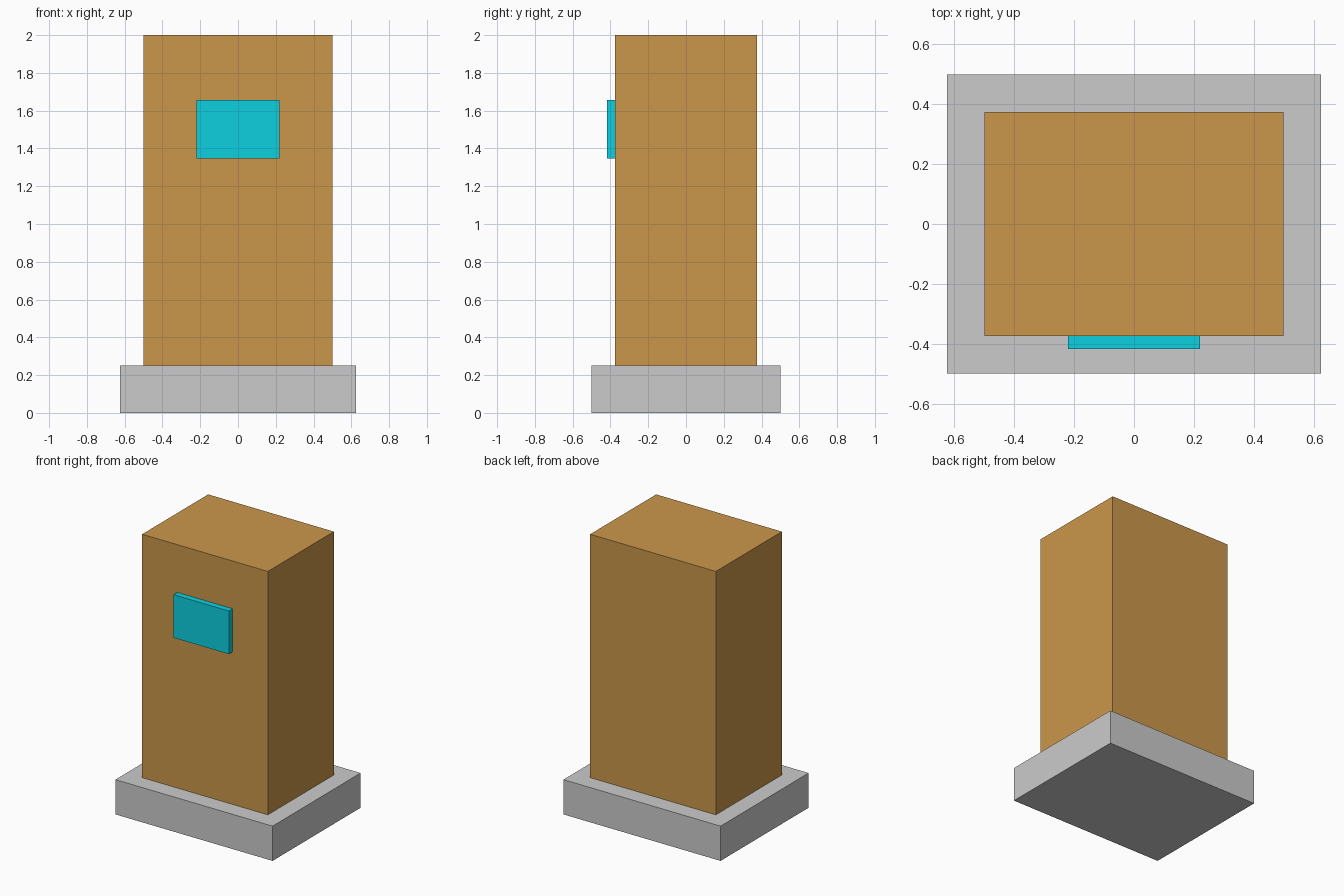
import bpy

if "Cube" in bpy.data.objects:
    bpy.data.objects.remove(bpy.data.objects["Cube"])


def material(name, color):
    mat = bpy.data.materials.new(name)
    mat.diffuse_color = (*color, 1.0)
    mat.use_nodes = True
    mat.node_tree.nodes["Principled BSDF"].inputs["Base Color"].default_value = mat.diffuse_color
    return mat


def box(name, low, high, mat=None):
    """Axis-aligned box between two opposite corners."""
    center = [(a + b) / 2 for a, b in zip(low, high)]
    bpy.ops.mesh.primitive_cube_add(size=1, location=center)
    obj = bpy.context.object
    obj.name = name
    obj.scale = [b - a for a, b in zip(low, high)]
    bpy.ops.object.transform_apply(location=False, rotation=False, scale=True)
    if mat:
        obj.data.materials.append(mat)
    return obj


orange = material("orange_paint", (0.60, 0.31, 0.07))
cyan = material("cyan_screen", (0.004, 0.63, 0.745))

# Wide plinth
box("base", (-0.625, -0.5, 0), (0.625, 0.5, 0.25))

# Tall cabinet
box("cabinet_body", (-0.5, -0.375, 0.25), (0.5, 0.375, 2.0), orange)

# Thin screen standing proud of the front face
box("front_screen", (-0.22, -0.418, 1.347), (0.22, -0.375, 1.657), cyan)
